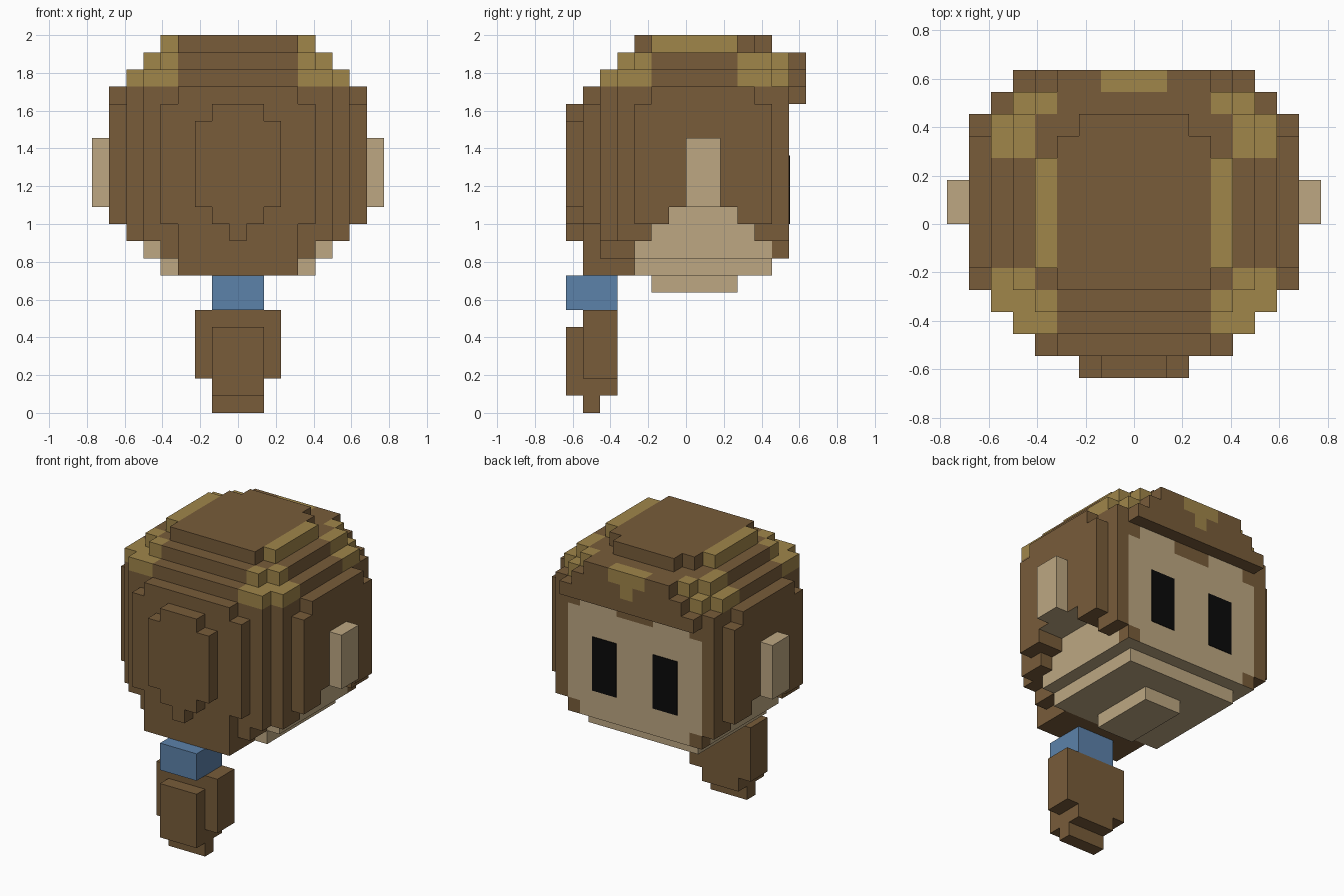
import bpy, bmesh
from mathutils import Vector

if "Cube" in bpy.data.objects:
    bpy.data.objects.remove(bpy.data.objects["Cube"])

U = 1 / 11  # edge of one cube


def linear(c):
    c /= 255
    return c / 12.92 if c <= 0.04045 else ((c + 0.055) / 1.055) ** 2.4


def material(name, rgb):
    m = bpy.data.materials.new(name)
    m.diffuse_color = (*[linear(c) for c in rgb], 1)
    m.use_nodes = True
    m.node_tree.nodes["Principled BSDF"].inputs["Base Color"].default_value = m.diffuse_color
    return m


MATS = [material("brown_hair", (120, 92, 58)), material("light_hair", (160, 134, 74)),
        material("skin", (189, 167, 130)), material("blue_band", (92, 130, 170)),
        material("black_eye", (10, 10, 10))]
BROWN, LIGHT, SKIN, BLUE, BLACK = range(5)


def block(w, y0, y1, z0, z1):
    """Cells of a block reaching w cells either side of the middle column."""
    return {(i, j, k) for i in range(-w, w + 1) for j in range(y0, y1) for k in range(z0, z1)}


def union(*specs):
    return set().union(*[block(*s) for s in specs])


# Corner order per axis gives outward faces for the positive direction
QUAD = [(0, 0), (1, 0), (1, 1), (0, 1)]


def build(name, cells, colour):
    """Skin the cells with outward faces; colour(cell, direction) picks the material."""
    bm = bmesh.new()
    for c in sorted(cells):
        for axis in range(3):
            for s in (-1, 1):
                d = [0, 0, 0]
                d[axis] = s
                if tuple(c[n] + d[n] for n in range(3)) in cells:
                    continue
                a, b = (axis + 1) % 3, (axis + 2) % 3
                vs = []
                for p, q in (QUAD if s > 0 else QUAD[::-1]):
                    v = Vector((c[0] - 0.5, c[1], c[2]))
                    v[a] += p
                    v[b] += q
                    v[axis] += (s > 0)
                    vs.append(bm.verts.new(v * U))
                bm.faces.new(vs).material_index = colour(c, tuple(d))
    bmesh.ops.remove_doubles(bm, verts=bm.verts, dist=1e-4)
    bmesh.ops.dissolve_limit(bm, angle_limit=0.01, verts=bm.verts, edges=bm.edges,
                             delimit={'MATERIAL'})
    mesh = bpy.data.meshes.new(name)
    bm.to_mesh(mesh)
    bm.free()
    for m in MATS:
        mesh.materials.append(m)
    ob = bpy.data.objects.new(name, mesh)
    bpy.context.collection.objects.link(ob)
    return ob


def plain(index):
    return lambda c, d: index


# Head: stepped rounded block with hair and jaw
head = union((7, -3, 5, 11, 18), (7, -2, 4, 11, 19),            # sides
             (6, -4, 6, 10, 19), (5, -5, 6, 10, 19),
             (4, -6, 6, 11, 18), (3, -6, -3, 8, 19),            # hair at the rear
             (4, -5, -3, 9, 19),
             (6, -4, 5, 19, 20), (5, -5, 6, 19, 20),            # crown steps
             (4, -4, 6, 20, 21), (5, -3, 5, 20, 21),
             (4, -2, 3, 21, 22), (3, -3, 4, 21, 22), (2, 4, 5, 21, 22),
             (5, -3, 6, 9, 10), (4, -3, 5, 8, 9))               # jaw
# Arch cut in the hair beneath each ear
head -= {c for c in head if abs(c[0]) >= 6 and
         ((c[2] == 10 and -2 <= c[1] < 4) or (c[2] == 11 and -1 <= c[1] < 3))}


def head_colour(c, d):
    i, j, k = abs(c[0]), c[1], c[2]
    if d[1] == 1 and j == 5 and i <= 5 and 9 <= k < 18:         # face with hairline
        peak = k == 17 and i <= 1
        corner = i == 5 and k in (9, 17)
        return BROWN if peak or corner else SKIN
    if k < 12 and i <= 5 and -3 <= j < 5:                       # jaw
        return SKIN
    if d[2] == -1 and k <= 12 and (-1 <= j < 3 or (k == 9 and j == 5)):
        return SKIN
    if k == 21:
        return LIGHT if i == 4 else BROWN
    if k >= 19 and i >= 4 and not -2 <= j < 3:                  # light corner locks
        if k == 20 and i == 4 and d[2] == 1 and -3 <= j < 5:
            return BROWN
        return LIGHT
    return BROWN


build("head", head, head_colour)

# Fringe over the face with a light lock
fringe = union((5, 6, 7, 18, 19), (4, 6, 7, 19, 20), (3, 6, 7, 20, 21))


def fringe_colour(c, d):
    i, k = abs(c[0]), c[2]
    return LIGHT if (k == 20 and i <= 1) or (k == 19 and i == 0) else BROWN


build("fringe", fringe, fringe_colour)

# Raised hair knot pad at the rear
build("hair_pad", union((2, -7, -6, 12, 17), (1, -7, -6, 11, 18), (0, -7, -6, 10, 11)),
      plain(BROWN))

# Chin, hair band and ponytail
build("chin", block(1, -2, 3, 7, 8), plain(SKIN))
build("hair_band", block(1, -7, -4, 6, 8), plain(BLUE))
build("ponytail", union((2, -6, -4, 2, 6), (1, -7, -4, 1, 5), (1, -6, -5, 0, 1)), plain(BROWN))

# Ears and eyes
for side, label in ((-1, "left"), (1, "right")):
    build(label + "_ear", {(8 * side, j, k) for j in (0, 1) for k in range(12, 16)}, plain(SKIN))
    eye = build(label + "_eye", {(i * side, 0, k) for i in (2, 3) for k in range(11, 15)},
                plain(BLACK))
    for v in eye.data.vertices:                                 # flatten to a thin plate
        v.co.y = 6 * U + (0.004 if v.co.y > 0.01 else -0.002)
